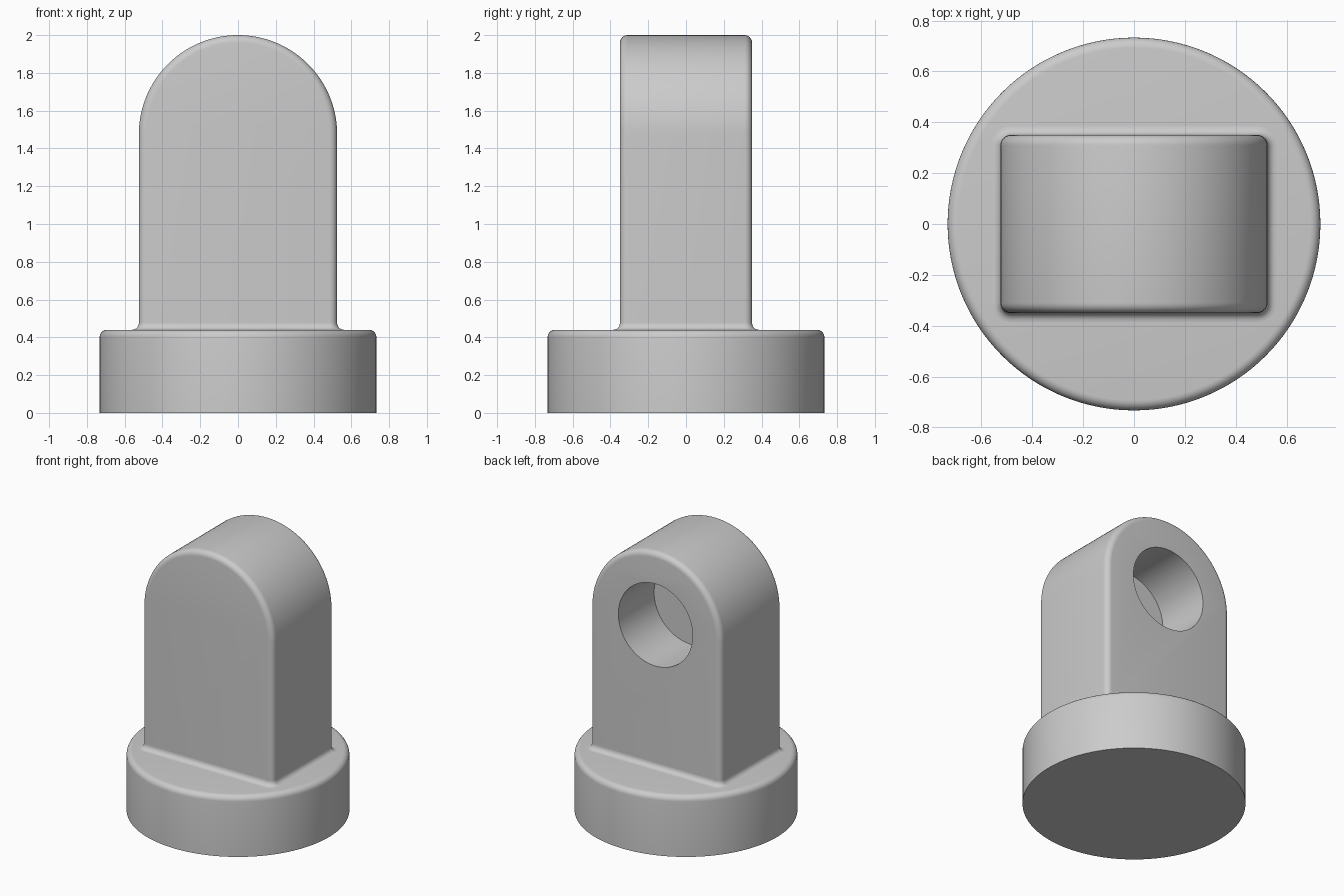
import bpy, bmesh, math

default = bpy.data.objects.get("Cube")
if default:
    bpy.data.objects.remove(default)

BASE_R, BASE_H = 0.733, 0.44
HALF_W, HALF_D = 0.525, 0.35
ARC_Z = 2 - HALF_W
ROUND, FILLET = 0.04, 0.035
STEPS = 6

grey = bpy.data.materials.new("light grey")
grey.use_nodes = True
colour = (0.6, 0.6, 0.6, 1)
grey.diffuse_color = colour
grey.node_tree.nodes["Principled BSDF"].inputs["Base Color"].default_value = colour


def loft(name, rings):
    """Closed solid skinned through rings of equal point count."""
    bm = bmesh.new()
    loops = [[bm.verts.new(p) for p in ring] for ring in rings]
    n = len(loops[0])
    for a, b in zip(loops, loops[1:]):
        for i in range(n):
            j = (i + 1) % n
            bm.faces.new((a[i], a[j], b[j], b[i]))
    bm.faces.new(loops[0][::-1])
    bm.faces.new(loops[-1])
    bmesh.ops.recalc_face_normals(bm, faces=bm.faces)
    mesh = bpy.data.meshes.new(name)
    bm.to_mesh(mesh)
    bm.free()
    mesh.materials.append(grey)
    obj = bpy.data.objects.new(name, mesh)
    bpy.context.collection.objects.link(obj)
    return obj


def smooth(obj):
    bpy.ops.object.select_all(action='DESELECT')
    obj.select_set(True)
    bpy.context.view_layer.objects.active = obj
    bpy.ops.object.shade_smooth_by_angle(angle=math.radians(30))


def quarter():
    return [math.pi / 2 * i / STEPS for i in range(STEPS + 1)]


def circle(r, z, n=128):
    return [(r * math.cos(2 * math.pi * i / n), r * math.sin(2 * math.pi * i / n), z)
            for i in range(n)]


def arch(inset, y, n=64):
    r = HALF_W - inset
    arc = [(r * math.cos(math.pi * i / n), y, ARC_Z + r * math.sin(math.pi * i / n))
           for i in range(n + 1)]
    return [(r, y, BASE_H - 0.02)] + arc + [(-r, y, BASE_H - 0.02)]


def rounded_rect(grow, z):
    r, points = ROUND + grow, []
    for k, (sx, sy) in enumerate([(1, 1), (-1, 1), (-1, -1), (1, -1)]):
        for t in quarter():
            a = t + k * math.pi / 2
            points.append((sx * (HALF_W - ROUND) + r * math.cos(a),
                           sy * (HALF_D - ROUND) + r * math.sin(a), z))
    return points


# Round base with a softened top rim
rim = [circle(BASE_R - ROUND * (1 - math.cos(t)), BASE_H - ROUND * (1 - math.sin(t)))
       for t in quarter()]
base = loft("round_base", [circle(BASE_R, 0)] + rim)
smooth(base)

# Arched upright with rounded front and back edges
edge = [(ROUND * (1 - math.sin(t)), HALF_D - ROUND * (1 - math.cos(t))) for t in quarter()]
rings = [arch(d, -y) for d, y in edge] + [arch(d, y) for d, y in reversed(edge)]
upright = loft("arched_upright", rings)

# Blind hole in the back face
HOLE_R, HOLE_DEPTH = 0.298, 0.41
cutter = loft("hole_cutter", [[(x, y, ARC_Z + z) for x, z, y in circle(HOLE_R, depth, 96)]
                              for depth in (HALF_D - HOLE_DEPTH, HALF_D + 0.2)])
cutter.hide_render = True
cutter.hide_viewport = True
cut = upright.modifiers.new("blind_hole", 'BOOLEAN')
cut.operation = 'DIFFERENCE'
cut.solver = 'EXACT'
cut.object = cutter
bpy.context.view_layer.objects.active = upright
bpy.ops.object.modifier_apply(modifier=cut.name)
bpy.data.objects.remove(cutter)
smooth(upright)

# Concave fillet where the upright meets the base
fillet = loft("base_fillet",
              [rounded_rect(FILLET * (1 - math.sin(t)), BASE_H + FILLET * (1 - math.cos(t)))
               for t in quarter()])
smooth(fillet)
